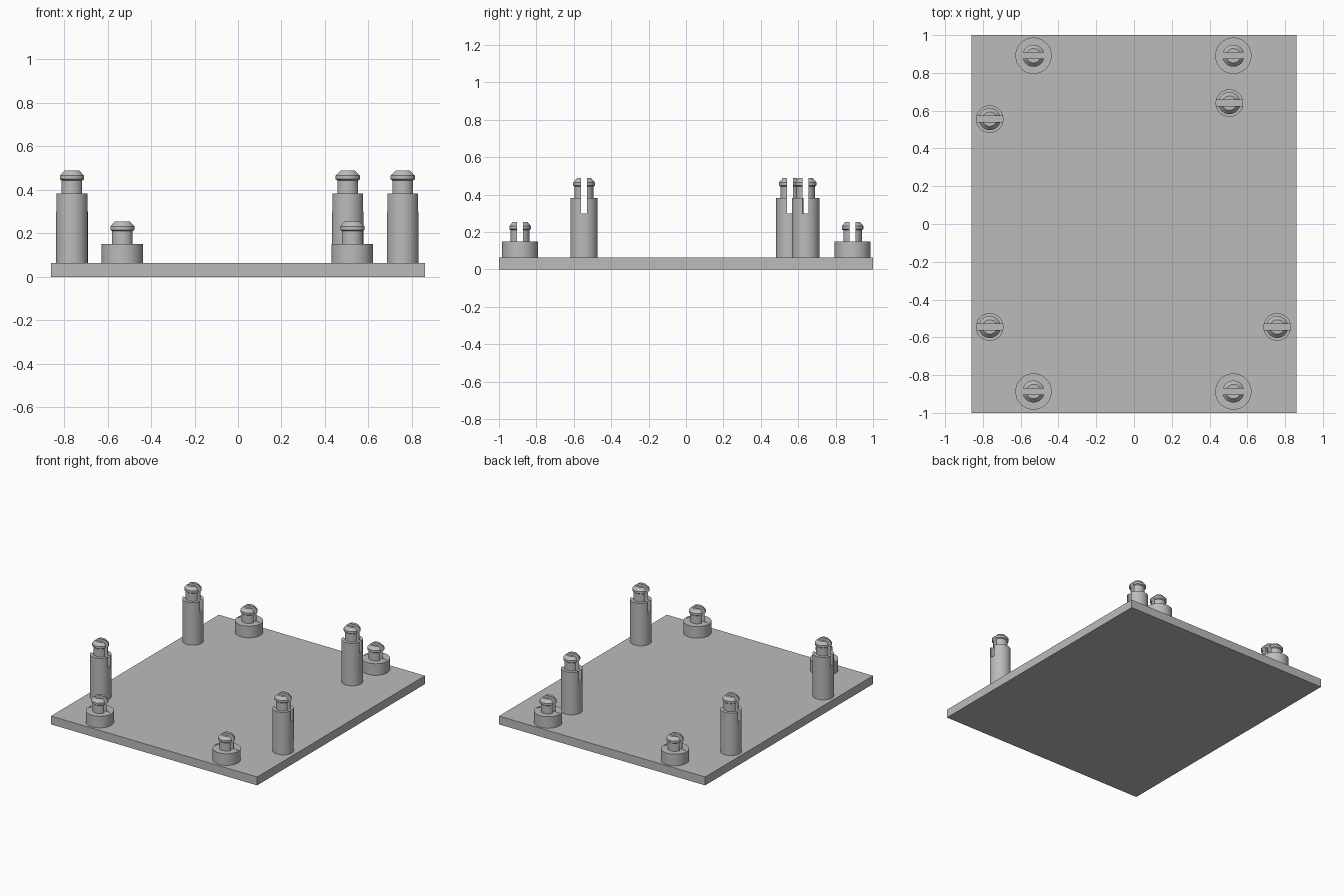
import bpy, bmesh, math

old = bpy.data.objects.get("Cube")
if old:
    bpy.data.objects.remove(old, do_unlink=True)

grey = bpy.data.materials.new("plain_grey")
grey.use_nodes = True
colour = (0.5, 0.5, 0.5, 1)
grey.diffuse_color = colour
grey.node_tree.nodes["Principled BSDF"].inputs["Base Color"].default_value = colour

PLATE_TOP = 0.063
SLOT_WIDTH = 0.032
SEGMENTS = 48


def add_object(name, bm):
    bmesh.ops.recalc_face_normals(bm, faces=bm.faces)
    mesh = bpy.data.meshes.new(name)
    bm.to_mesh(mesh)
    bm.free()
    obj = bpy.data.objects.new(name, mesh)
    bpy.context.collection.objects.link(obj)
    mesh.materials.append(grey)
    return obj


def box(name, size, centre):
    bm = bmesh.new()
    bmesh.ops.create_cube(bm, size=1)
    bmesh.ops.scale(bm, vec=size, verts=bm.verts)
    bmesh.ops.translate(bm, vec=centre, verts=bm.verts)
    return add_object(name, bm)


def turned(name, profile, x, y):
    """Closed solid turned around a vertical axis from (radius, height) points."""
    bm = bmesh.new()
    rings = []
    for r, z in profile:
        rings.append([bm.verts.new((x + r * math.cos(a), y + r * math.sin(a), z))
                      for a in (2 * math.pi * i / SEGMENTS for i in range(SEGMENTS))])
    for low, high in zip(rings, rings[1:]):
        for i in range(SEGMENTS):
            j = (i + 1) % SEGMENTS
            bm.faces.new((low[i], low[j], high[j], high[i]))
    bm.faces.new(rings[0][::-1])
    bm.faces.new(rings[-1])
    return add_object(name, bm)


def snap_post(name, x, y, radius, shoulder, slot_floor):
    """Post with a lipped snap pin on top, split by a slot running along x."""
    profile = [
        (radius, PLATE_TOP - 0.01), (radius, shoulder),
        (0.05, shoulder), (0.05, shoulder + 0.06),
        (0.058, shoulder + 0.066), (0.058, shoulder + 0.082),
        (0.038, shoulder + 0.105),
    ]
    post = turned(name, profile, x, y)
    top = shoulder + 0.2
    cutter = box(name + "_slot_cutter", (0.17, SLOT_WIDTH, top - slot_floor),
                 (x, y, (top + slot_floor) / 2))
    cut = post.modifiers.new("slot", 'BOOLEAN')
    cut.operation = 'DIFFERENCE'
    cut.solver = 'EXACT'
    cut.object = cutter
    bpy.ops.object.select_all(action='DESELECT')
    post.select_set(True)
    bpy.context.view_layer.objects.active = post
    bpy.ops.object.modifier_apply(modifier=cut.name)
    bpy.data.objects.remove(cutter, do_unlink=True)
    bpy.ops.object.shade_smooth_by_angle(angle=math.radians(25))


# Base plate
box("base_plate", (1.72, 2, PLATE_TOP), (0, 0, PLATE_TOP / 2))

# Tall posts, slotted down into the shaft
tall = {"front_right": (-0.764, -0.545), "front_left": (0.758, -0.545),
        "back_right": (-0.764, 0.555), "back_left": (0.505, 0.64)}
for place, (x, y) in tall.items():
    snap_post(place + "_tall_post", x, y, 0.073, 0.383, 0.3)

# Short posts near the plate corners, slotted down to the shoulder
for depth, y in (("front", -0.887), ("back", 0.891)):
    for side, x in (("right", -0.532), ("left", 0.526)):
        snap_post(f"{depth}_{side}_short_post", x, y, 0.096, 0.15, 0.148)
